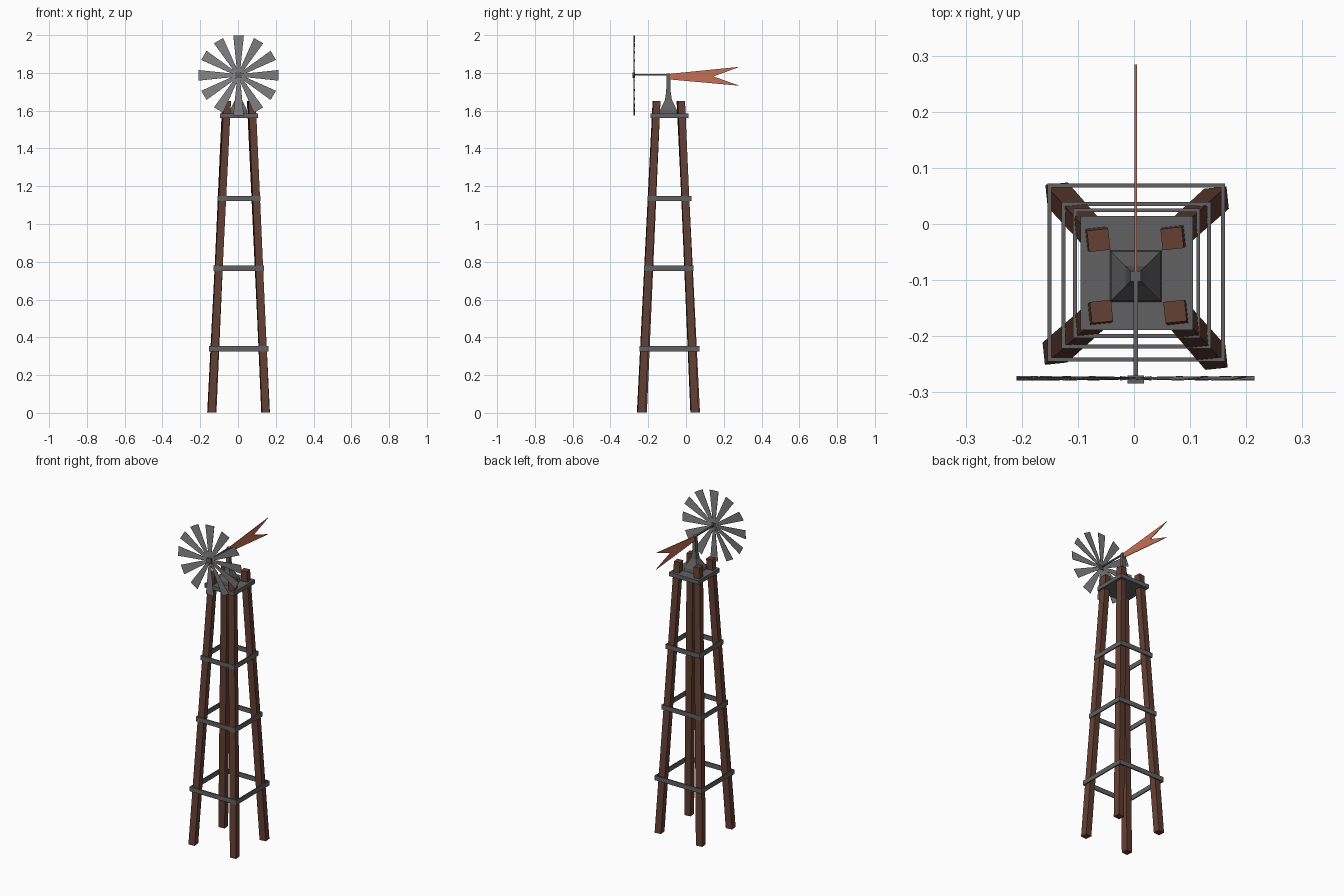
import bpy, bmesh, math
from mathutils import Matrix, Vector

if "Cube" in bpy.data.objects:
    bpy.data.objects.remove(bpy.data.objects["Cube"])

CX, CY, SHAFT_Z = 0.003, -0.093, 1.787


def material(name, rgb):
    m = bpy.data.materials.new(name)
    m.diffuse_color = (*rgb, 1)
    m.use_nodes = True
    m.node_tree.nodes["Principled BSDF"].inputs["Base Color"].default_value = m.diffuse_color
    return m


WOOD = material("brown wood", (0.125, 0.05, 0.033))
IRON = material("dark iron", (0.12, 0.12, 0.12))
BLADE = material("grey blade metal", (0.22, 0.22, 0.22))
RED = material("faded red", (0.55, 0.16, 0.09))


def finish(name, bm, mat):
    bmesh.ops.recalc_face_normals(bm, faces=bm.faces)
    me = bpy.data.meshes.new(name)
    bm.to_mesh(me)
    bm.free()
    me.materials.append(mat)
    ob = bpy.data.objects.new(name, me)
    bpy.context.collection.objects.link(ob)
    return ob


def add_box(bm, lo, hi):
    lo, hi = Vector(lo), Vector(hi)
    bmesh.ops.create_cube(bm, size=1, matrix=Matrix.Translation((lo + hi) / 2)
                          @ Matrix.Diagonal((*(hi - lo), 1)))


def box(name, lo, hi, mat):
    bm = bmesh.new()
    add_box(bm, lo, hi)
    return finish(name, bm, mat)


def loft_squares(name, levels, mat, turn=0):
    """Square sections (x, y, z, half size) joined from bottom to top."""
    bm = bmesh.new()
    rings = []
    for x, y, z, h in levels:
        r = h * math.sqrt(2)
        rings.append([bm.verts.new((x + r * math.cos(a), y + r * math.sin(a), z))
                      for a in (math.radians(turn + 45 + 90 * i) for i in range(4))])
    for a, b in zip(rings, rings[1:]):
        for i in range(4):
            j = (i + 1) % 4
            bm.faces.new((a[i], a[j], b[j], b[i]))
    bm.faces.new(rings[0])
    bm.faces.new(rings[-1])
    return finish(name, bm, mat)


def extrude_profile(bm, pts, thick):
    """Flat outline extruded symmetrically along its normal."""
    pts = [Vector(p) for p in pts]
    n = (pts[1] - pts[0]).cross(pts[-1] - pts[0]).normalized() * thick / 2
    a = [bm.verts.new(p - n) for p in pts]
    b = [bm.verts.new(p + n) for p in pts]
    bm.faces.new(a)
    bm.faces.new(b)
    for i in range(len(pts)):
        j = (i + 1) % len(pts)
        bm.faces.new((a[i], a[j], b[j], b[i]))


# Four leaning legs: foot position, then top position
legs = {"front_left_leg": (-0.141, -0.229, -0.058, -0.156),
        "front_right_leg": (0.145, -0.238, 0.073, -0.156),
        "back_left_leg": (-0.136, 0.052, -0.063, -0.029),
        "back_right_leg": (0.147, 0.045, 0.068, -0.026)}
for name, (x0, y0, x1, y1) in legs.items():
    loft_squares(name, [(x0, y0, 0.003, 0.02), (x1, y1, 1.65, 0.019)], WOOD, 6)

# Thin brace bands around the legs: z, left, right, front, back
T = 0.007
for n, (z, l, r, f, b) in enumerate([(0.34, -0.154, 0.162, -0.245, 0.072),
                                     (0.765, -0.129, 0.137, -0.222, 0.039),
                                     (1.135, -0.109, 0.118, -0.203, 0.028)]):
    bm = bmesh.new()
    lo, hi = z - 0.014, z + 0.014
    add_box(bm, (l, f, lo), (r, f + T, hi))
    add_box(bm, (l, b - T, lo), (r, b, hi))
    add_box(bm, (l, f + T, lo), (l + T, b - T, hi))
    add_box(bm, (r - T, f + T, lo), (r, b - T, hi))
    finish(f"brace_band_{n + 1}", bm, IRON)

# Platform, stepped pedestal and post
box("platform", (-0.095, -0.189, 1.562), (0.105, 0.014, 1.586), IRON)
loft_squares("pedestal", [(CX, CY, 1.586, 0.046), (CX, CY, 1.605, 0.044),
                          (CX, CY, 1.658, 0.018), (CX, CY, 1.70, 0.012),
                          (CX, CY, 1.78, 0.0095), (CX, CY, 1.796, 0.0095)], IRON)

# Shaft and hub
S = 0.004
box("shaft", (CX - S, -0.28, SHAFT_Z - S + 0.003), (CX + S, CY, SHAFT_Z + S + 0.003), IRON)
box("hub", (CX - 0.015, -0.284, SHAFT_Z - 0.015), (CX + 0.015, -0.270, SHAFT_Z + 0.015), IRON)

# Twelve slightly pitched tapering blades
bm = bmesh.new()
outline = [(-0.007, 0.01), (0.007, 0.01), (0.028, 0.212), (-0.028, 0.212)]
pitch = math.tan(math.radians(6))
for i in range(12):
    rot = Matrix.Rotation(math.tau * i / 12, 3, 'Y')
    pts = [rot @ Vector((x, x * pitch, z)) + Vector((CX, -0.275, SHAFT_Z))
           for x, z in outline]
    extrude_profile(bm, pts, 0.002)
finish("wind_wheel_blades", bm, BLADE)

# Swallow-tail vane
bm = bmesh.new()
extrude_profile(bm, [(CX, y, z) for y, z in [(-0.095, 1.766), (0.284, 1.732),
                                            (0.145, 1.781), (0.284, 1.832),
                                            (-0.095, 1.794)]], 0.004)
finish("tail_vane", bm, RED)
